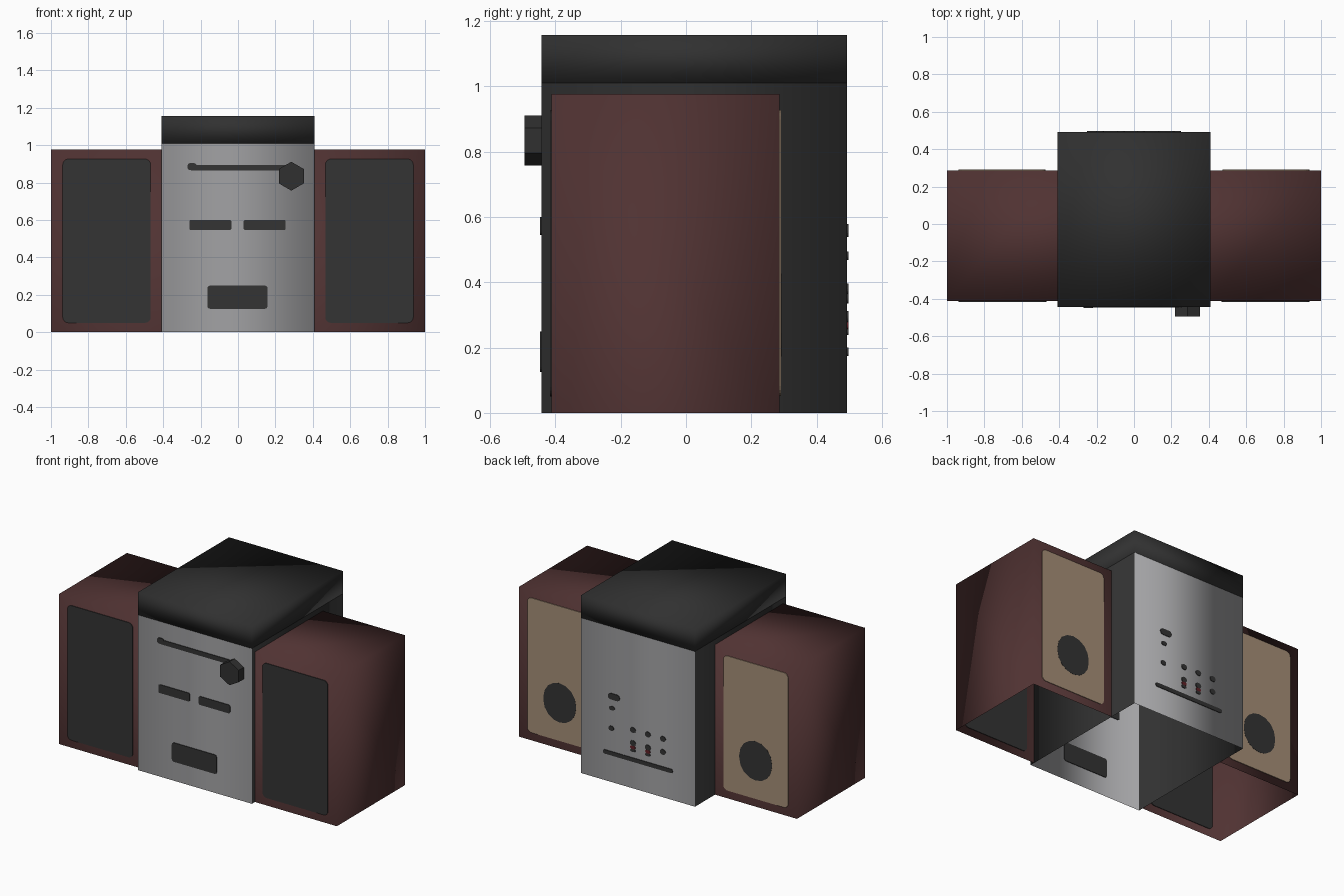
import bpy, bmesh
from math import pi, sin, cos
from mathutils import Vector

cube = bpy.data.objects.get("Cube")
if cube:
    bpy.data.objects.remove(cube, do_unlink=True)


def material(name, r, g, b):
    m = bpy.data.materials.new(name)
    m.use_nodes = True
    m.diffuse_color = (r, g, b, 1)
    m.node_tree.nodes["Principled BSDF"].inputs["Base Color"].default_value = (r, g, b, 1)
    return m


black = material("black casing", 0.030, 0.030, 0.030)
silver = material("silver panel", 0.36, 0.36, 0.37)
maroon = material("dark red wood", 0.080, 0.032, 0.032)
charcoal = material("charcoal grille", 0.033, 0.033, 0.033)
cream = material("tan backboard", 0.38, 0.275, 0.185)
red = material("red socket", 0.12, 0.015, 0.02)


def finish(name, bm, mats):
    mesh = bpy.data.meshes.new(name)
    bm.to_mesh(mesh)
    bm.free()
    for m in mats:
        mesh.materials.append(m)
    obj = bpy.data.objects.new(name, mesh)
    bpy.context.collection.objects.link(obj)
    return obj


def shell(name, lo, hi, mats, missing, panel_dirs=()):
    """Soft-shaded box without the sides in 'missing'; sides in panel_dirs take the second material."""
    lo, hi = Vector(lo), Vector(hi)
    bm = bmesh.new()
    bmesh.ops.create_cube(bm, size=1)
    for v in bm.verts:
        v.co = (lo + hi) / 2 + v.co * (hi - lo)
    bm.normal_update()
    for f in list(bm.faces):
        f.smooth = True
        if any(f.normal.dot(Vector(d)) > 0.9 for d in panel_dirs):
            f.material_index = 1
        if any(f.normal.dot(Vector(d)) > 0.9 for d in missing):
            bm.faces.remove(f)
    return finish(name, bm, mats)


def plate(name, x, z, w, h, y, mat, r=0.02, thick=0.008, steps=4):
    """Thin rounded plate set through a front or back wall."""
    r = min(r, w / 2, h / 2)
    bm = bmesh.new()
    ring = []
    for i, (sx, sz) in enumerate([(1, 1), (-1, 1), (-1, -1), (1, -1)]):
        for k in range(steps + 1):
            a = (i + k / steps) * pi / 2
            ring.append((x + sx * (w / 2 - r) + r * cos(a), y - thick / 2,
                         z + sz * (h / 2 - r) + r * sin(a)))
    face = bm.faces.new([bm.verts.new(p) for p in ring])
    grown = bmesh.ops.extrude_face_region(bm, geom=[face], use_keep_orig=True)["geom"]
    bmesh.ops.translate(bm, vec=(0, thick, 0),
                        verts=[g for g in grown if isinstance(g, bmesh.types.BMVert)])
    bmesh.ops.remove_doubles(bm, verts=bm.verts, dist=0.0001)
    bmesh.ops.recalc_face_normals(bm, faces=bm.faces)
    return finish(name, bm, [mat])


FRONT, BACK, DOWN, UP = (0, -1, 0), (0, 1, 0), (0, 0, -1), (0, 0, 1)
Y_FRONT, Y_BACK = -0.443, 0.493
SEAM = 1.01

# Central unit: open-bottomed casing with silver front and back, and a black lid
shell("main_casing", (-0.41, Y_FRONT, 0), (0.41, Y_BACK, SEAM),
      [black, silver], [DOWN, UP], [FRONT, BACK])
shell("lid", (-0.41, Y_FRONT, SEAM), (0.41, Y_BACK, 1.157), [black], [])

# Speakers, open at the bottom and against the casing
for side, s in (("left", 1), ("right", -1)):
    xs = sorted((0.41 * s, s))
    shell(f"{side}_speaker", (xs[0], -0.412, 0), (xs[1], 0.287, 0.976),
          [maroon], [DOWN, (-s, 0, 0)])
    plate(f"{side}_grille", 0.702 * s, 0.488, 0.47, 0.876, -0.412, charcoal, 0.03)
    plate(f"{side}_backboard", 0.705 * s, 0.49, 0.466, 0.876, 0.287, cream, 0.03)
    plate(f"{side}_bass_port", 0.705 * s, 0.30, 0.235, 0.255, 0.287, charcoal, 0.12, 0.0096)

# Front panel details
plate("tuning_strip", 0.0, 0.88, 0.52, 0.03, Y_FRONT, charcoal, 0.012)
plate("tuning_strip_end", -0.245, 0.885, 0.05, 0.038, Y_FRONT, charcoal, 0.015, 0.0096)
for side, x in (("left", 0.142), ("right", -0.148)):
    plate(f"{side}_tape_slot", x, 0.573, 0.225, 0.055, Y_FRONT, charcoal, 0.01)
plate("disc_drawer", -0.003, 0.187, 0.322, 0.124, Y_FRONT, charcoal, 0.015)

# Six-sided volume knob, point upward
bm = bmesh.new()
bmesh.ops.create_cone(bm, cap_ends=True, segments=6, radius1=0.077, radius2=0.077, depth=0.052)
for v in bm.verts:
    a, b, c = v.co
    v.co = (0.285 + a, Y_FRONT - 0.026 + c, 0.834 + b)
# Stand the hexagon on a corner whichever way it was generated
if max(v.co.z for v in bm.verts) < 0.834 + 0.07:
    for v in bm.verts:
        dx, dz = v.co.x - 0.285, v.co.z - 0.834
        v.co.x, v.co.z = 0.285 - dz, 0.834 + dx
bmesh.ops.recalc_face_normals(bm, faces=bm.faces)
finish("volume_knob", bm, [black])

# Back panel sockets and vent
plate("power_socket", 0.173, 0.558, 0.085, 0.04, Y_BACK, charcoal)
plate("aerial_socket", 0.187, 0.482, 0.04, 0.026, Y_BACK, charcoal)
plate("headphone_socket", 0.192, 0.35, 0.038, 0.03, Y_BACK, charcoal)
for i, x in enumerate((0.036, -0.072, -0.18)):
    plate(f"upper_socket_{i + 1}", x, 0.38, 0.04, 0.034, Y_BACK, charcoal)
    plate(f"lower_socket_{i + 1}", x, 0.295, 0.04, 0.034, Y_BACK, charcoal)
    if i < 2:
        plate(f"red_socket_{i + 1}", x, 0.268, 0.036, 0.022, Y_BACK, red)
        plate(f"bottom_socket_{i + 1}", x, 0.248, 0.036, 0.018, Y_BACK, charcoal)
plate("back_vent", 0.0, 0.187, 0.5, 0.026, Y_BACK, charcoal, 0.01)
